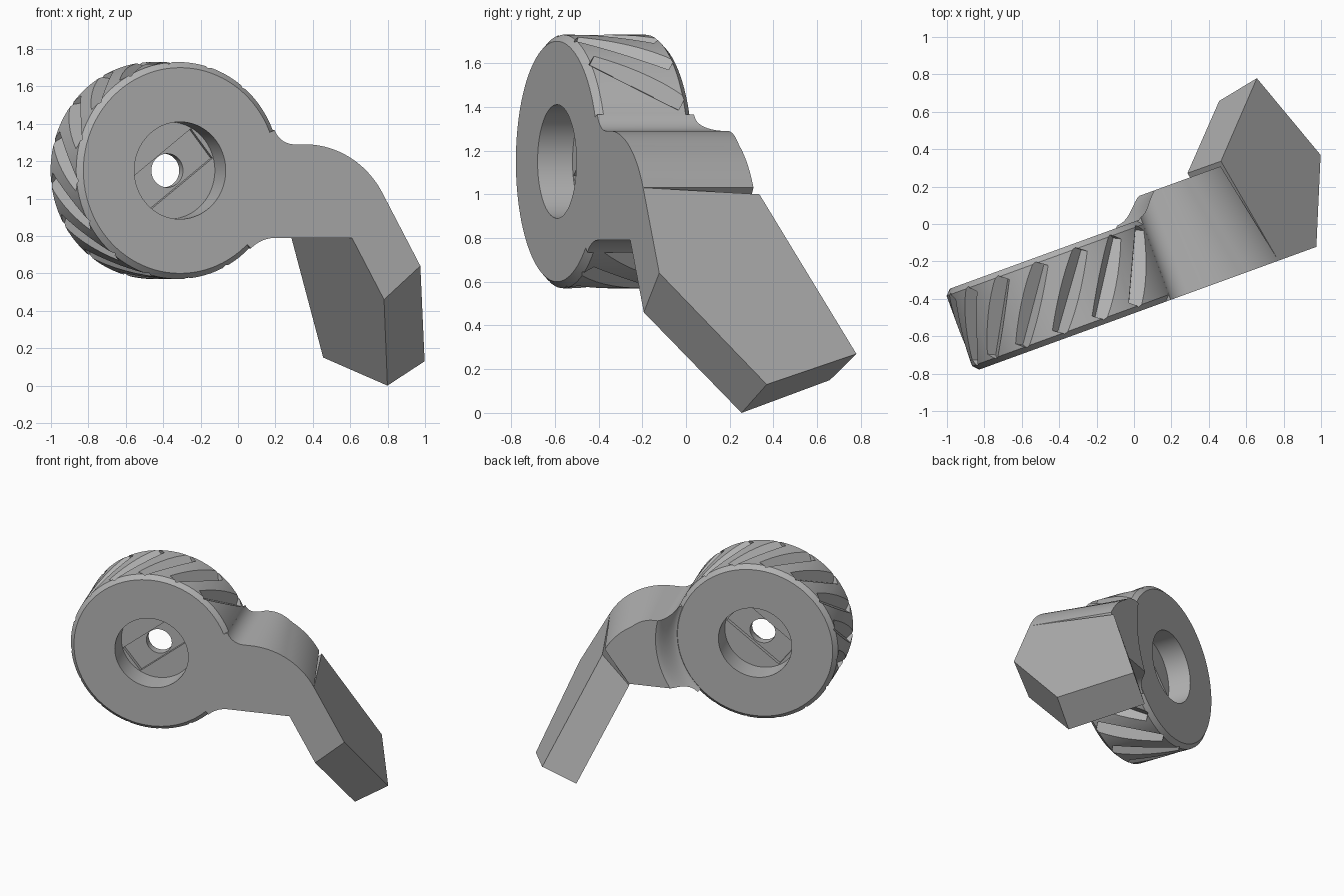
import bpy
import bmesh
from math import sin, cos, pi, radians
from mathutils import Matrix, Vector

cube = bpy.data.objects.get("Cube")
if cube:
    bpy.data.objects.remove(cube)

AXIS_Z = 1.15
R = 0.58                                   # wheel radius
PLACE = Matrix.Translation((-0.31, -0.59, 0)) @ Matrix.Rotation(radians(20), 4, 'Z')
WHEEL = Matrix.Translation((0, 0, AXIS_Z))
N = Vector((0.862, 0.176, 0.477))          # flange normal

grey = bpy.data.materials.new("plain grey")
grey.use_nodes = True
grey.diffuse_color = (0.45, 0.45, 0.45, 1)
grey.node_tree.nodes["Principled BSDF"].inputs["Base Color"].default_value = (0.45, 0.45, 0.45, 1)


def make(name, bm):
    bmesh.ops.recalc_face_normals(bm, faces=bm.faces)
    mesh = bpy.data.meshes.new(name)
    bm.to_mesh(mesh)
    bm.free()
    mesh.materials.append(grey)
    obj = bpy.data.objects.new(name, mesh)
    bpy.context.collection.objects.link(obj)
    obj.matrix_world = PLACE
    return obj


def lathe(name, profile, matrix, closed=False):
    """Spin (radius, depth) points around the local y axis."""
    bm = bmesh.new()
    vs = [bm.verts.new((r, d, 0)) for r, d in profile]
    es = [bm.edges.new(p) for p in zip(vs, vs[1:])]
    if closed:
        es.append(bm.edges.new((vs[-1], vs[0])))
    bmesh.ops.spin(bm, geom=vs + es, cent=(0, 0, 0), axis=(0, 1, 0),
                   angle=2 * pi, steps=96, use_duplicate=False)
    bmesh.ops.remove_doubles(bm, verts=bm.verts, dist=1e-4)
    bm.transform(matrix)
    return make(name, bm)


def boxes(name, matrices):
    bm = bmesh.new()
    for m in matrices:
        bmesh.ops.create_cube(bm, size=1, matrix=m)
    return make(name, bm)


def cut(obj, cutter):
    cutter.hide_render = True
    mod = obj.modifiers.new("cut", 'BOOLEAN')
    mod.operation, mod.solver, mod.object = 'DIFFERENCE', 'EXACT', cutter
    bpy.context.view_layer.update()
    graph = bpy.context.evaluated_depsgraph_get()
    mesh = bpy.data.meshes.new_from_object(obj.evaluated_get(graph))
    obj.modifiers.clear()
    obj.data = mesh
    bpy.data.objects.remove(cutter)


def arc(cx, cz, r, a0, a1, n=16):
    angles = [radians(a0 + (a1 - a0) * i / n) for i in range(n + 1)]
    return [(cx + r * cos(a), cz + r * sin(a)) for a in angles]


# Wheel with a bore on both sides, a central web and chamfered rims
wheel = lathe("wheel", [(0.09, 0.17), (0.26, 0.17), (0.26, 0), (0.55, 0), (R, 0.03),
                        (R, 0.43), (0.55, 0.46), (0.26, 0.46), (0.26, 0.29), (0.09, 0.29)],
              WHEEL, closed=True)

# Diagonal slots on both faces of the web
cut(wheel, boxes("slot_cutter", [
    WHEEL @ Matrix.Translation((0, d, 0)) @ Matrix.Rotation(radians(-38), 4, 'Y')
    @ Matrix.Diagonal((0.47, 0.06, 0.2, 1)) for d in (0.17, 0.29)]))

# Slanted V grooves around the rim, left out where the arm joins
angles = [85 + 22.5 * k for k in range(-2, 11)]
cut(wheel, boxes("grip_cutter", [
    WHEEL @ Matrix.Rotation(radians(-a), 4, 'Y') @ Matrix.Translation((R + 0.03, 0.23, 0))
    @ Matrix.Rotation(radians(-36), 4, 'X') @ Matrix.Rotation(radians(45), 4, 'Y')
    @ Matrix.Diagonal((0.12, 0.46, 0.12, 1)) for a in angles]))

# Arm: filleted neck, flat top and rounded bend, extruded to its back face
outline = ([(0.465, AXIS_Z + 0.185)] + arc(0.65, AXIS_Z + 0.26, 0.12, 201.8, 270)
           + arc(0.71, 0.785, 0.505, 90, 29, 24) + [(1.06, 0.9), (0.978, 0.79)]
           + arc(0.543, AXIS_Z - 0.56, 0.2, 90, 134.1) + [(0.35, AXIS_Z - 0.36)])
bm = bmesh.new()
face = bm.faces.new([bm.verts.new((u, 0, z)) for u, z in outline])
ext = bmesh.ops.extrude_face_region(bm, geom=[face], use_keep_orig=True)
for v in ext["geom"]:
    if isinstance(v, bmesh.types.BMVert):
        v.co.y = 0.58
        v.co.x -= 0.118 * min(1, max(0, (v.co.x - 0.65) / 0.31))
arm = make("arm", bm)

# Smooth ramp from the wheel's back face up to the arm's back face
ramp = [(0.55 + 0.14 * t, 0.455 + 0.13 * t * t * (3 - 2 * t)) for t in [i / 10 for i in range(11)]]
cut(arm, lathe("ramp_cutter", [(0, 0.455)] + ramp + [(0.69, 0.8), (0, 0.8)], WHEEL))


# Flange: tilted plate between two parallel planes
def on_plane(d, w, z):
    return Vector(((d - N.y * w - N.z * z) / N.x, w, z))


upper = [(0, 1.03), (0, 0.64), (0.454, 0.13), (0.956, 0.27), (0.605, 1.0)]
lower = [(0, 0.79), (0, 0.46), (0.414, 0), (0.911, 0.15), (0.606, 0.79)]
bm = bmesh.new()
top = [bm.verts.new(on_plane(1.484, *p)) for p in upper]
low = [bm.verts.new(on_plane(1.22, *p)) for p in lower]
bm.faces.new(top)
bm.faces.new(low[::-1])
for i in range(5):
    j = (i + 1) % 5
    bm.faces.new((top[i], low[i], low[j], top[j]))
flange = make("flange", bm)

# Two countersunk screw holes
turn = Vector((0, 1, 0)).rotation_difference(-N).to_matrix().to_4x4()
for w, z in ((0.381, 0.745), (0.541, 0.4)):
    cut(flange, lathe("hole_cutter", [(0, -0.05), (0.266, -0.05), (0.155, 0.07), (0.088, 0.07),
                                      (0.088, 0.4), (0, 0.4)],
                      Matrix.Translation(on_plane(1.484, w, z)) @ turn))

# Smooth the round surfaces, keep edges sharp
for obj in (wheel, arm, flange):
    bpy.ops.object.select_all(action='DESELECT')
    obj.select_set(True)
    bpy.context.view_layer.objects.active = obj
    bpy.ops.object.shade_smooth_by_angle(angle=radians(25))
